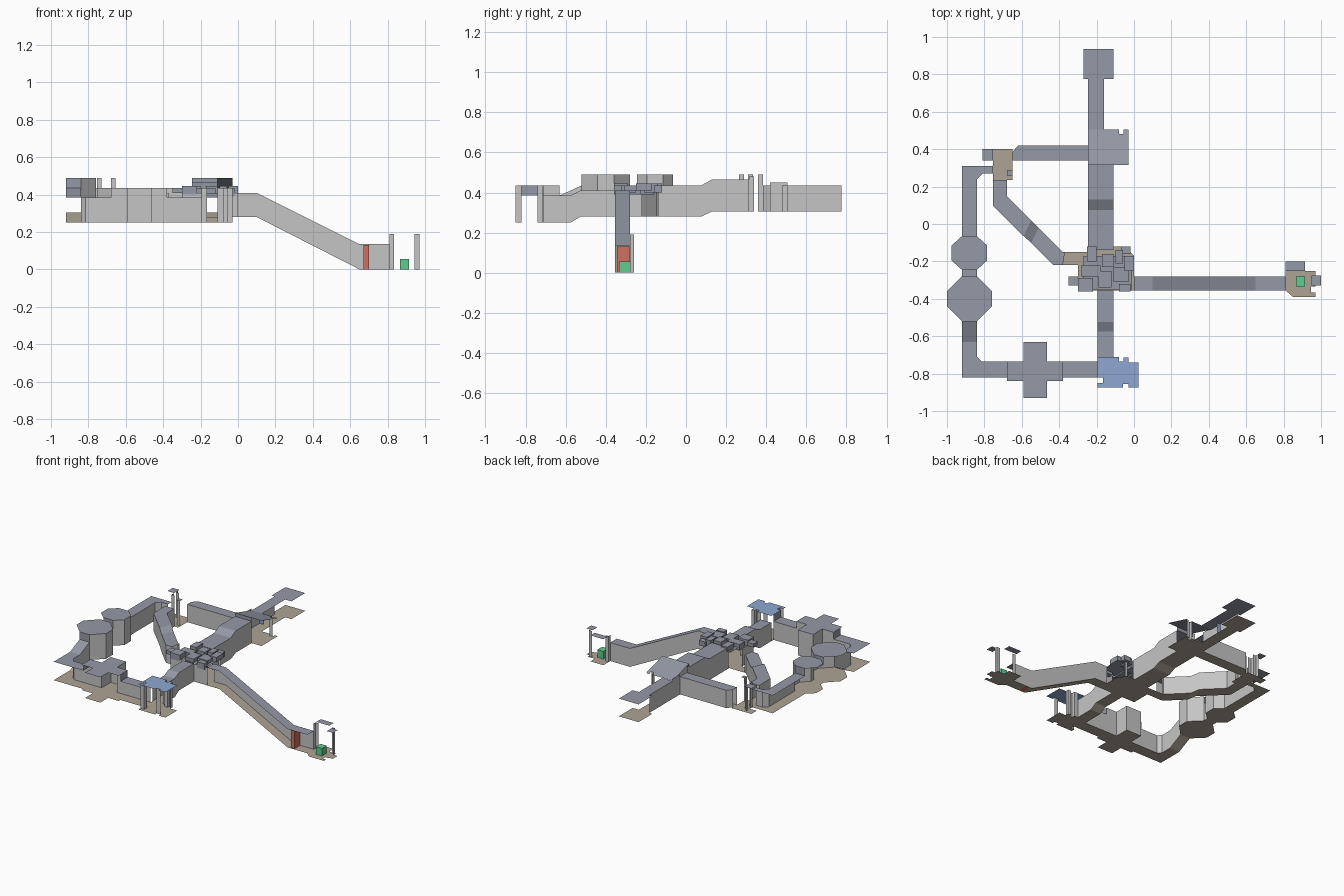
import bpy
import bmesh

if bpy.data.objects.get("Cube"):
    bpy.data.objects.remove(bpy.data.objects["Cube"])


def material(name, r, g, b):
    mat = bpy.data.materials.new(name)
    mat.use_nodes = True
    mat.diffuse_color = (r, g, b, 1)
    mat.node_tree.nodes["Principled BSDF"].inputs["Base Color"].default_value = (r, g, b, 1)
    return mat


WALL = material("wall grey", .56, .56, .56)
ROOF = material("ceiling slate", .30, .32, .38)
FLOOR = material("floor tan", .42, .37, .30)
BLUE = material("lobby blue", .27, .39, .64)
RED = material("door red", .62, .16, .12)
GREEN = material("crate green", .12, .60, .27)


def mesh(name, faces, mat):
    """Join a list of 3D polygons into one flat-shaded object."""
    if not faces:
        return
    bm = bmesh.new()
    for face in faces:
        bm.faces.new([bm.verts.new(p) for p in face])
    bmesh.ops.remove_doubles(bm, verts=bm.verts, dist=.0005)
    data = bpy.data.meshes.new(name)
    bm.to_mesh(data)
    bm.free()
    data.materials.append(mat)
    bpy.context.collection.objects.link(bpy.data.objects.new(name, data))


def upright(a, b, low, high):
    return [(*a, low), (*b, low), (*b, high), (*a, high)]


def panel(name, a, b, low, high, mat=WALL):
    mesh(name, [upright(a, b, low, high)], mat)


def plate(name, outline, z, mat):
    mesh(name, [[(x, y, z) for x, y in outline]], mat)


def rect(x, xx, y, yy):
    return [(x, y), (xx, y), (xx, yy), (x, yy)]


def box(name, x, xx, y, yy, low, high, mat):
    outline = rect(x, xx, y, yy)
    sides = [upright(outline[i - 1], outline[i], low, high) for i in range(4)]
    caps = [[(*p, z) for p in outline] for z in (low, high)]
    mesh(name, sides + caps, mat)


def room(name, outline, low, high, walls=(), roof=ROOF):
    """Floor, ceiling and the chosen edges as walls."""
    plate(name + "_floor", outline, low, FLOOR)
    plate(name + "_ceiling", outline, high, roof)
    n = len(outline)
    mesh(name + "_walls", [upright(outline[i], outline[(i + 1) % n], low, high) for i in walls], WALL)


def strip(name, left, right, floors, roofs, walls="lr"):
    """Corridor between two paths whose floor and ceiling heights may change."""
    def surface(a, b, za, zb):
        return [[(*a[i], za[i]), (*a[i + 1], za[i + 1]), (*b[i + 1], zb[i + 1]), (*b[i], zb[i])]
                for i in range(len(a) - 1)]
    mesh(name + "_floor", surface(left, right, floors, floors), FLOOR)
    mesh(name + "_ceiling", surface(left, right, roofs, roofs), ROOF)
    sides = []
    if "l" in walls:
        sides += surface(left, left, floors, roofs)
    if "r" in walls:
        sides += surface(right, right, floors, roofs)
    mesh(name + "_walls", sides, WALL)


def run(name, axis, left, right, stops, walls="lr"):
    """Straight corridor: stops are (distance, floor, ceiling)."""
    def path(side):
        return [(t, side) if axis == "x" else (side, t) for t, _, _ in stops]
    strip(name, path(left), path(right), [s[1] for s in stops], [s[2] for s in stops], walls)


def octagon(x, y, rx, ry, flat):
    quarter = [(rx, -flat), (rx, flat), (flat, ry), (-flat, ry)]
    return [(x + s * a, y + s * b) for s in (1, -1) for a, b in quarter]


# Shared levels and corridor sides
LOW, MID, HIGH = .25, .28, .305
LOW_ROOF, MID_ROOF, HIGH_ROOF, TOP = .385, .41, .435, .49
WEST, INNER = -.92, -.84
SOUTH, NORTH = -.82, -.735
HALL_W, HALL_E, NARROW_W = -.245, -.11, -.195

# Outer loop: corner, ramp, two octagonal rooms and the west corridor
corner = [(WEST, SOUTH), (-.68, SOUTH), (-.68, NORTH), (-.815, NORTH),
          (INNER, -.71), (INNER, -.63), (WEST, -.63)]
room("corner", corner, LOW, LOW_ROOF, (2, 3, 4))
run("west_ramp", "y", WEST, INNER, [(-.63, LOW, LOW_ROOF), (-.52, HIGH, HIGH_ROOF)], "r")
room("large_octagon", octagon(-.88, -.4, .12, .12, .04), HIGH, TOP, (0, 1, 7))
run("octagon_link", "y", WEST, INNER, [(-.28, HIGH, HIGH_ROOF), (-.245, HIGH, HIGH_ROOF)], "r")
room("small_octagon", octagon(-.88, -.155, .095, .09, .04), HIGH, TOP, (0, 1, 7))
run("west_corridor", "y", WEST, INNER, [(-.065, HIGH, HIGH_ROOF), (.24, HIGH, HIGH_ROOF)], "r")
bend = [(WEST, .24), (INNER, .24), (-.81, .27), (-.755, .27), (-.755, .31), (WEST, .31)]
room("west_bend", bend, HIGH, HIGH_ROOF, (1, 2))
for y in (-.52, -.28, -.245, -.065):
    panel("octagon_header", (WEST, y), (INNER, y), HIGH_ROOF, TOP, ROOF)

# Cross-shaped room and south corridor
A, B, C, D = -.68, -.59, -.465, -.38
cross = [(A, -.84), (B, -.84), (B, -.93), (C, -.93), (C, -.84), (D, -.84),
         (D, NORTH), (C, NORTH), (C, -.63), (B, -.63), (B, NORTH), (A, NORTH)]
room("cross_room", cross, LOW, HIGH_ROOF, range(6, 11))
for x in (A, D):
    panel("cross_header", (x, SOUTH), (x, NORTH), LOW_ROOF, HIGH_ROOF, ROOF)
run("south_corridor", "x", SOUTH, NORTH, [(D, LOW, LOW_ROOF), (NARROW_W, LOW, LOW_ROOF)], "r")

# Blue lobby with notched ceiling and corner piers
lobby = [(NARROW_W, -.875), (-.06, -.875), (-.06, -.855), (-.03, -.855), (-.03, -.875),
         (.025, -.875), (.025, -.74), (-.03, -.74), (-.03, -.715), (-.055, -.715),
         (-.055, -.735), (-.08, -.735), (-.08, -.71), (NARROW_W, -.71), (NARROW_W, SOUTH),
         (-.165, SOUTH), (-.165, -.85), (NARROW_W, -.85)]
room("lobby", lobby, LOW, HIGH_ROOF, (2, 7, 8, 9, 10, 11, 14, 15, 16), BLUE)
panel("lobby_entry", (HALL_E, -.71), (-.08, -.71), LOW, HIGH_ROOF)
panel("lobby_header", (NARROW_W, SOUTH), (NARROW_W, NORTH), LOW_ROOF, HIGH_ROOF, ROOF)

# Central hall running south to north
run("south_hall", "y", NARROW_W, HALL_E, [(-.71, LOW, LOW_ROOF), (-.575, LOW, LOW_ROOF),
                                         (-.525, MID, MID_ROOF), (-.355, MID, MID_ROOF)])
run("main_hall", "y", HALL_W, HALL_E, [(-.14, MID, HIGH_ROOF), (.075, MID, HIGH_ROOF),
                                      (.13, HIGH, .465), (.315, HIGH, .465)])

# Hub: one floor below a cluster of stepped ceiling blocks
hub = [(-.30, -.355), (0, -.355), (0, -.17), (-.05, -.12), (HALL_W, -.12), (HALL_W, -.15), (-.30, -.15)]
plate("hub_floor", hub, MID, FLOOR)
plate("hub_ceiling", rect(-.27, -.01, -.35, -.17), MID_ROOF, ROOF)
blocks = [(-.35, -.30, -.33, -.28), (-.30, -.22, -.36, -.29), (-.28, -.18, -.28, -.22),
          (-.25, -.20, -.20, -.12), (-.19, -.12, -.34, -.25), (-.17, -.11, -.23, -.16),
          (-.11, -.03, -.31, -.23), (-.10, -.06, -.21, -.14), (-.08, -.02, -.36, -.32),
          (-.05, 0, -.25, -.17), (-.07, -.02, -.16, -.12)]
for i, block in enumerate(blocks):
    box("hub_ceiling_block", *block, MID_ROOF - .01 * (i % 3), HIGH_ROOF + .01 * (i % 2), ROOF)
panel("hub_south_wall", (-.30, -.355), (NARROW_W, -.355), MID, MID_ROOF)
panel("hub_east_wall", (HALL_E, -.355), (0, -.355), MID, MID_ROOF)
panel("hub_west_wall", (-.30, -.355), (-.30, -.22), MID, MID_ROOF)
panel("hub_pier", (-.06, -.14), (-.04, -.14), MID, MID_ROOF)

# Long east ramp, red door and the end room with a green crate
run("east_ramp", "x", -.355, -.28, [(0, MID, MID_ROOF), (.10, MID, MID_ROOF),
                                   (.65, 0, .135), (.81, 0, .135)], "r")
box("red_door", .67, .70, -.345, -.282, 0, .132, RED)
end = [(.81, -.355), (.85, -.39), (.97, -.39), (.97, -.365), (.945, -.365),
       (.945, -.335), (.97, -.335), (.97, -.25), (.81, -.25)]
plate("end_room_floor", end, 0, FLOOR)
for name, outline in (("north_alcove", rect(.81, .915, -.25, -.2)),
                      ("east_alcove", rect(.95, 1, -.33, -.275))):
    plate(name + "_floor", outline, 0, FLOOR)
    plate(name + "_ceiling", outline, .19, ROOF)
for x in (.81, .945):
    panel("end_room_pier", (x, -.26), (x + .025, -.26), 0, .19)
panel("end_room_jamb", (.81, -.28), (.81, -.26), 0, .19)
panel("end_room_jamb", (.97, -.28), (.97, -.26), 0, .19)
box("green_crate", .865, .915, -.335, -.28, 0, .055, GREEN)

# North room, its sloping ceiling, and the far corridor
north = [(HALL_W, .315), (-.03, .315), (-.03, .505), (-.055, .505), (-.055, .48), (-.08, .48),
         (-.08, .505), (HALL_W, .505)]
plate("north_room_floor", north, HIGH, FLOOR)
mesh("north_room_ceiling", [[(x, y, TOP - .28 * (y - .315)) for x, y in north]], ROOF)
panel("north_room_header", (HALL_W, .315), (HALL_E, .315), .465, TOP, ROOF)
panel("north_room_wall", (HALL_W, .42), (HALL_W, .505), HIGH, .45)
panel("north_room_jamb", (HALL_W, .315), (HALL_W, .34), HIGH, .48)
panel("north_room_pier", (-.08, .48), (-.055, .48), HIGH, .444)
panel("north_room_pier", (-.08, .48), (-.08, .505), HIGH, .438)
run("far_corridor", "y", HALL_W, -.16, [(.505, HIGH, HIGH_ROOF), (.775, HIGH, HIGH_ROOF)], "l")
panel("blue_door", (HALL_W, .6), (-.215, .6), HIGH, HIGH_ROOF, BLUE)
room("far_room", rect(-.27, -.11, .775, .935), HIGH, HIGH_ROOF)

# Northwest junction: open floor, small raised ceilings and piers
plate("junction_floor", rect(-.755, -.65, .235, .40), HIGH, FLOOR)
for name, outline in (("west_nook", rect(-.81, -.755, .34, .40)),
                      ("east_nook", rect(-.68, -.65, .26, .29))):
    plate(name + "_floor", outline, HIGH, FLOOR)
    plate(name + "_ceiling", outline, TOP, ROOF)
for x, y in ((-.755, .36), (-.68, .265), (-.755, .31)):
    panel("junction_pier", (x, y), (x, y + .025), HIGH, TOP)
    panel("junction_pier_return", (x, y), (x + .025, y), HIGH, TOP)
strip("north_corridor", [(-.65, .34), (-.62, .34), (HALL_W, .34)],
      [(-.65, .385), (-.62, .42), (HALL_W, .42)], [HIGH] * 3, [HIGH_ROOF] * 3)

# Diagonal corridor stepping down to the hub
strip("diagonal_corridor",
      [(-.755, .235), (-.755, .10), (-.59, -.065), (-.55, -.10), (-.43, -.22), (-.38, -.22)],
      [(-.68, .235), (-.68, .15), (-.55, .02), (-.51, -.02), (-.38, -.15), (-.37, -.15)],
      [HIGH] * 3 + [MID] * 3, [HIGH_ROOF] * 3 + [MID_ROOF] * 3)
plate("diagonal_landing", rect(-.38, -.30, -.22, -.15), MID, FLOOR)
